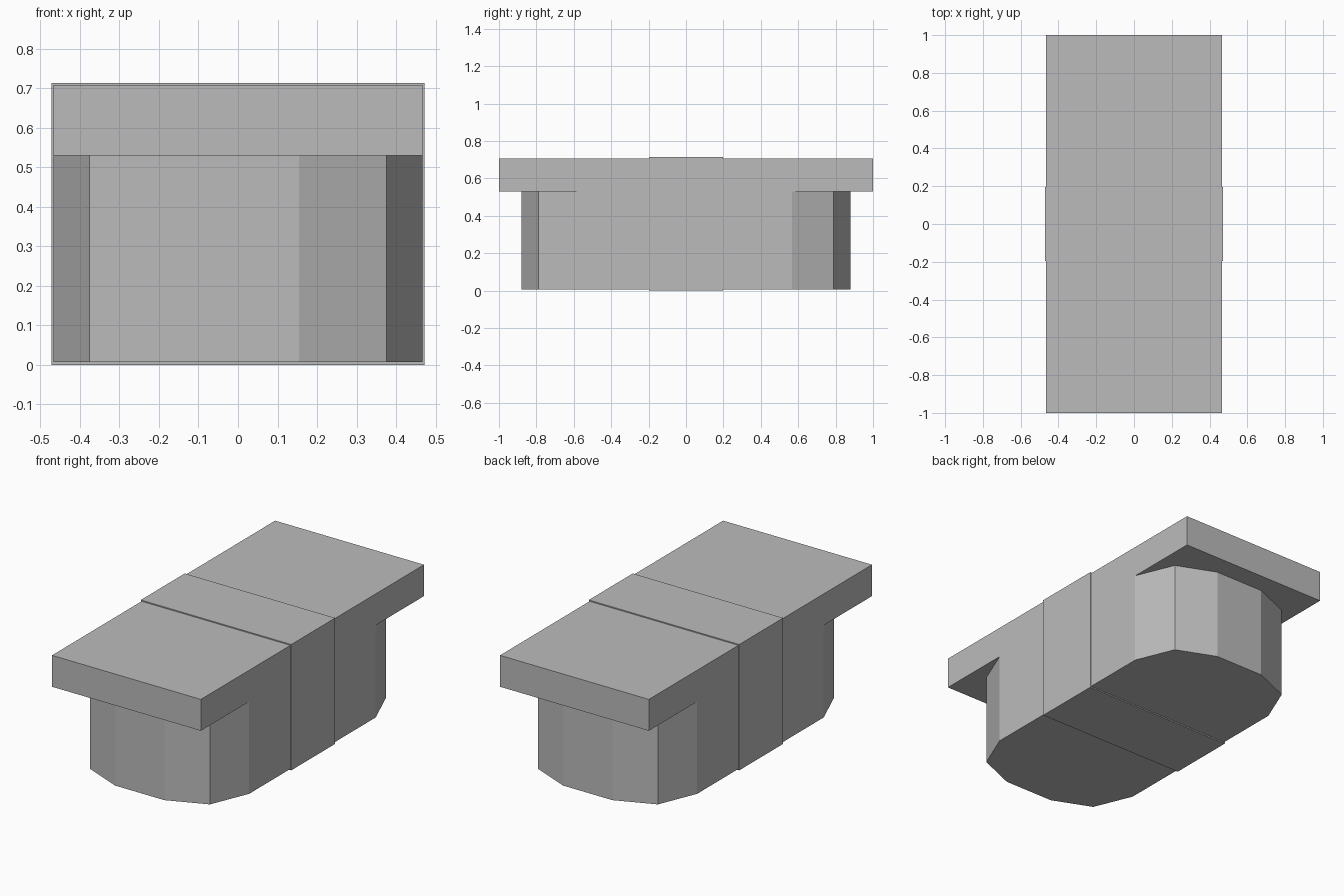
import bpy
import math

cube = bpy.data.objects.get("Cube")
if cube:
    bpy.data.objects.remove(cube, do_unlink=True)

grey = bpy.data.materials.new("plain_grey")
grey.use_nodes = True
colour = (0.5, 0.5, 0.5, 1.0)
grey.diffuse_color = colour
grey.node_tree.nodes["Principled BSDF"].inputs["Base Color"].default_value = colour


def prism(name, outline, low, high):
    """Extrude a counter-clockwise plan outline between two heights."""
    n = len(outline)
    verts = [(x, y, z) for z in (low, high) for x, y in outline]
    faces = [tuple(reversed(range(n))), tuple(range(n, 2 * n))]
    faces += [(i, (i + 1) % n, n + (i + 1) % n, n + i) for i in range(n)]
    mesh = bpy.data.meshes.new(name)
    mesh.from_pydata(verts, [], faces)
    mesh.materials.append(grey)
    obj = bpy.data.objects.new(name, mesh)
    bpy.context.collection.objects.link(obj)
    return obj


def rectangle(hx, hy):
    return [(-hx, -hy), (hx, -hy), (hx, hy), (-hx, hy)]


def rounded(hx, hy, radius, steps):
    """Rectangle with faceted round corners."""
    points = []
    for quarter, (sx, sy) in enumerate([(1, 1), (-1, 1), (-1, -1), (1, -1)]):
        for k in range(steps + 1):
            a = math.pi / 2 * (quarter + k / steps)
            points.append((sx * (hx - radius) + radius * math.cos(a),
                           sy * (hy - radius) + radius * math.sin(a)))
    return points


half_width = 0.467
# Faceted lower body, wide top slab and the slightly proud middle band
prism("lower_body", rounded(half_width, 0.88, 0.313, 2), 0.007, 0.53)
prism("top_slab", rectangle(half_width, 1.0), 0.53, 0.708)
prism("middle_band", rectangle(0.472, 0.197), 0.0, 0.714)
